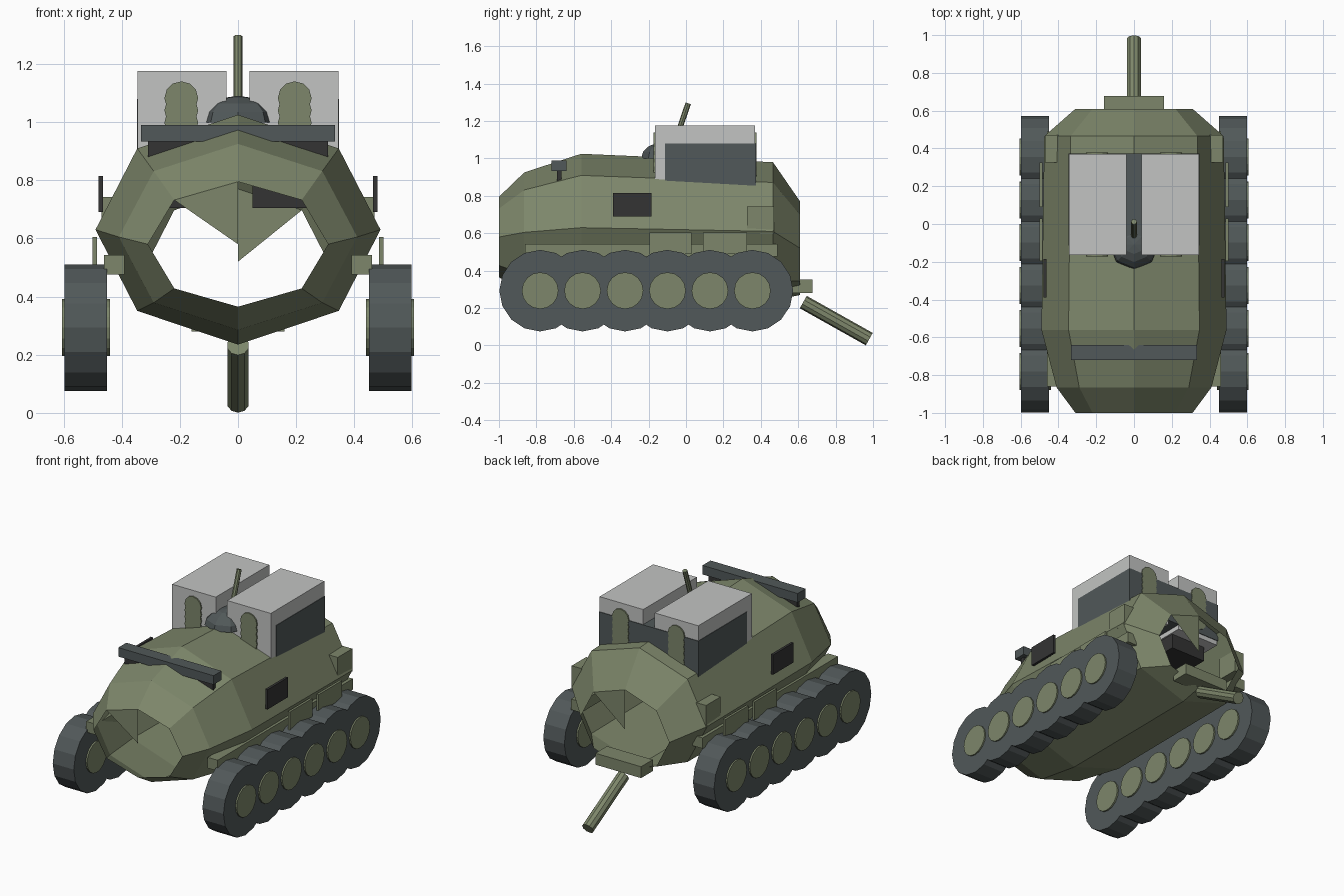
import bpy, bmesh, math
from mathutils import Vector

old = bpy.data.objects.get("Cube")
if old:
    bpy.data.objects.remove(old, do_unlink=True)


def material(name, rgb):
    m = bpy.data.materials.new(name)
    m.use_nodes = True
    m.diffuse_color = (*rgb, 1)
    bsdf = next(n for n in m.node_tree.nodes if n.type == 'BSDF_PRINCIPLED')
    bsdf.inputs["Base Color"].default_value = (*rgb, 1)
    bsdf.inputs["Roughness"].default_value = 0.8
    return m


OLIVE = material("olive green", (0.205, 0.24, 0.145))
SLATE = material("slate grey", (0.082, 0.098, 0.1))
BLACK = material("charcoal", (0.034, 0.034, 0.034))
GREY = material("light grey", (0.54, 0.55, 0.54))


def add_object(name, bm, mat):
    mesh = bpy.data.meshes.new(name)
    bm.to_mesh(mesh)
    bm.free()
    mesh.materials.append(mat)
    ob = bpy.data.objects.new(name, mesh)
    bpy.context.collection.objects.link(ob)
    return ob


def box(name, mat, xs, ys, zs):
    """Box from its (low, high) extents on each axis."""
    bm = bmesh.new()
    bmesh.ops.create_cube(bm, size=1)
    for v in bm.verts:
        v.co = [lim[0] if c < 0 else lim[1] for c, lim in zip(v.co, (xs, ys, zs))]
    return add_object(name, bm, mat)


def rod(name, mat, start, end, radius, sides):
    """Cylinder between two points."""
    a, b = Vector(start), Vector(end)
    bm = bmesh.new()
    bmesh.ops.create_cone(bm, cap_ends=True, segments=sides, radius1=radius,
                          radius2=radius, depth=(b - a).length)
    ob = add_object(name, bm, mat)
    ob.location = (a + b) / 2
    ob.rotation_mode = 'QUATERNION'
    ob.rotation_quaternion = (b - a).to_track_quat('Z', 'Y')
    return ob


def mirrored_box(name, mat, xs, ys, zs):
    box("right_" + name, mat, (-xs[1], -xs[0]), ys, zs)
    box("left_" + name, mat, xs, ys, zs)


# Hull: open eight-sided tube, stations are (y, centre z, half width, half height)
stations = [(-1, 0.58, 0.31, 0.215), (-0.865, 0.605, 0.41, 0.32),
            (-0.56, 0.63, 0.49, 0.395), (0.465, 0.61, 0.475, 0.37),
            (0.61, 0.52, 0.31, 0.25)]
bm = bmesh.new()
rings = []
for y, zc, rx, rz in stations:
    rings.append([bm.verts.new((rx * math.sin(i * math.pi / 4), y,
                                zc + rz * math.cos(i * math.pi / 4)))
                  for i in range(8)])
for a, b in zip(rings, rings[1:]):
    for i in range(8):
        j = (i + 1) % 8
        bm.faces.new((a[i], a[j], b[j], b[i]))
# One triangular flap at each open end
for ring, station, side in ((rings[0], stations[0], 7), (rings[-1], stations[-1], 1)):
    centre = bm.verts.new((0, station[0], station[1]))
    bm.faces.new((ring[0], ring[side], centre))
bmesh.ops.recalc_face_normals(bm, faces=bm.faces)
add_object("hull", bm, OLIVE)

# Overlapping road wheels with hubs on both sides
for side, label in ((-1, "right"), (1, "left")):
    for k in range(6):
        y = -0.78 + k * 0.227
        rod(f"{label}_wheel_{k + 1}", SLATE, (side * 0.45, y, 0.293),
            (side * 0.597, y, 0.293), 0.218, 16)
        rod(f"{label}_hub_{k + 1}", OLIVE, (side * 0.44, y, 0.293),
            (side * 0.606, y, 0.293), 0.098, 16)

# Side fittings
mirrored_box("fender_rail", OLIVE, (0.39, 0.46), (-0.86, 0.49), (0.475, 0.543))
mirrored_box("front_side_plate", OLIVE, (0.485, 0.5), (-0.195, 0.03), (0.49, 0.605))
mirrored_box("rear_side_plate", OLIVE, (0.485, 0.5), (0.09, 0.325), (0.49, 0.605))
mirrored_box("stowage_box", OLIVE, (0.4, 0.47), (0.325, 0.47), (0.6, 0.743))
mirrored_box("side_vent", BLACK, (0.464, 0.48), (-0.39, -0.185), (0.69, 0.815))

# Front bar on its stand
box("bar_stand", BLACK, (-0.31, 0.31), (-0.69, -0.665), (0.88, 0.94))
box("front_bar", SLATE, (-0.333, 0.333), (-0.72, -0.64), (0.933, 0.99))

# Rear crates, the dark bay wrapped around them and the fittings inside
mirrored_box("crate", GREY, (0.04, 0.345), (-0.165, 0.37), (0.8, 1.175))
box("crate_bay", SLATE, (-0.348, 0.348), (-0.113, 0.374), (0.83, 1.08))
mirrored_box("inner_box", BLACK, (0.05, 0.3), (-0.1, 0.3), (0.705, 0.85))
for side, label in ((-1, "right"), (1, "left")):
    for k in range(5):
        z = 1.082 - k * 0.042
        rod(f"{label}_crate_tube_{k + 1}", OLIVE, (side * 0.195, -0.173, z),
            (side * 0.195, 0.378, z), 0.058, 12)

# Low domed hatch and aerial
bm = bmesh.new()
bmesh.ops.create_uvsphere(bm, u_segments=8, v_segments=8, radius=1)
bmesh.ops.bisect_plane(bm, geom=bm.verts[:] + bm.edges[:] + bm.faces[:],
                       plane_co=(0, 0, -0.01), plane_no=(0, 0, -1), clear_outer=True)
for v in bm.verts:
    v.co = (v.co.x * 0.132, v.co.y * 0.132 - 0.108, 1.0 + v.co.z * 0.09)
add_object("hatch_dome", bm, SLATE)
rod("aerial", OLIVE, (0, -0.065, 1.07), (0, 0.012, 1.295), 0.015, 8)

# Rear bumper and trailing pole
box("rear_bumper", OLIVE, (-0.16, 0.16), (0.56, 0.677), (0.28, 0.352))
rod("trailing_pole", OLIVE, (0, 0.627, 0.232), (0, 0.98, 0.034), 0.038, 10)
